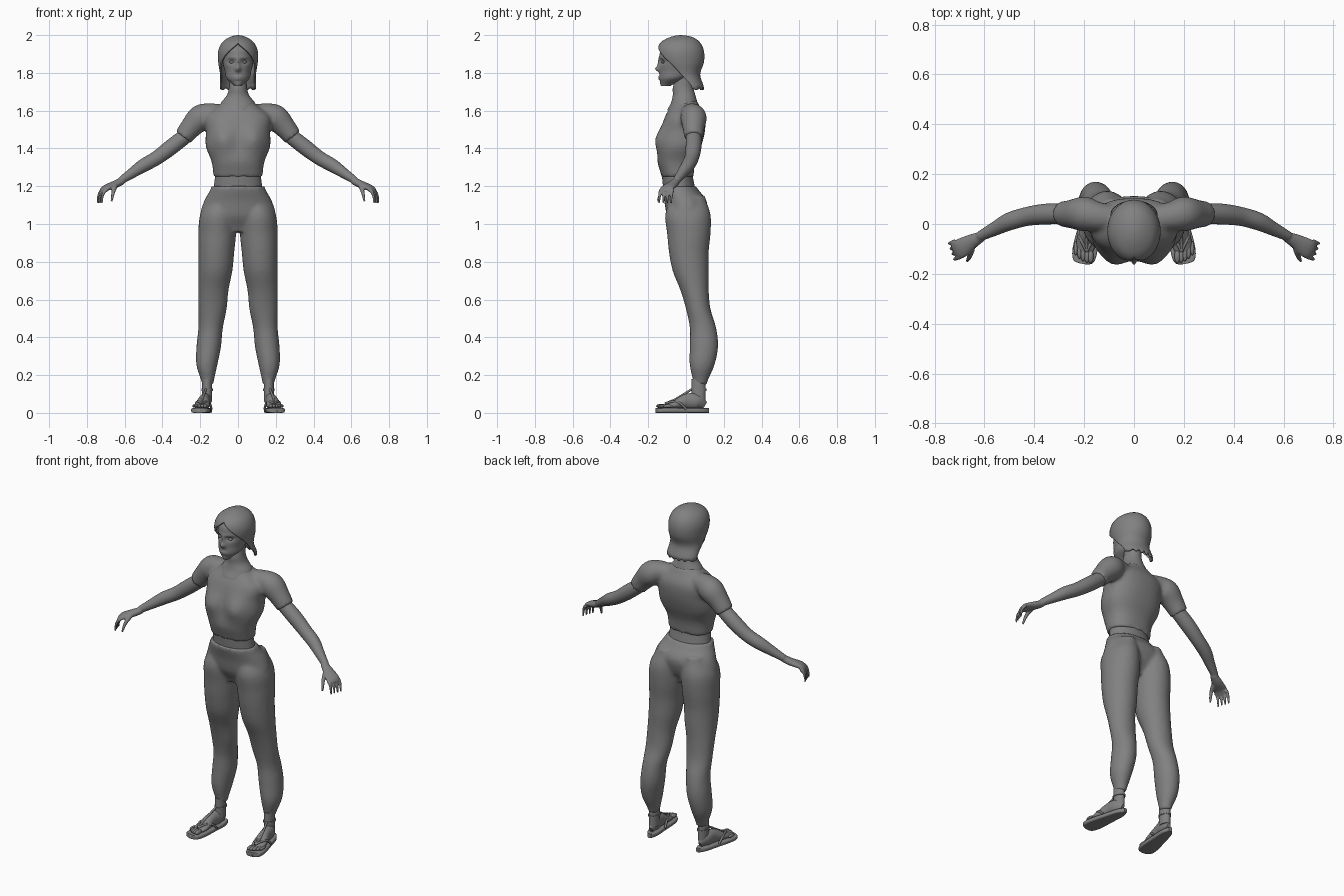
import bpy, bmesh, math
from mathutils import Vector, Matrix

cube = bpy.data.objects.get("Cube")
if cube:
    bpy.data.objects.remove(cube, do_unlink=True)

shade = .22
grey = (shade, shade, shade, 1)
clay = bpy.data.materials.new("plain grey")
clay.use_nodes = True
clay.diffuse_color = grey
for node in clay.node_tree.nodes:
    if node.type == 'BSDF_PRINCIPLED':
        node.inputs["Base Color"].default_value = grey

SIDES = {"left": 1, "right": -1}


def spline(rows, sub=5):
    """Catmull-Rom interpolation through tuples of any length."""
    out = []
    last = len(rows) - 1
    for i in range(last):
        before, here, there, after = (rows[min(max(i + step, 0), last)] for step in range(-1, 3))
        for k in range(sub):
            t = k / sub
            smooth = []
            for p, q, r, s in zip(before, here, there, after):
                start_slope, end_slope = (r - p) / 2, (s - q) / 2
                bend = r - q - start_slope
                turn = end_slope - start_slope - 2 * bend
                smooth.append(q + t * (start_slope + t * (bend - turn + t * turn)))
            out.append(tuple(smooth))
    out.append(tuple(rows[-1]))
    return out


def power(value, exponent):
    return math.copysign(abs(value) ** exponent, value)


def skin_rings(bm, rings, closed=True):
    """Bridge equal rings of points with quads, capping closed ones."""
    layers = [[bm.verts.new(point) for point in ring] for ring in rings]
    count = len(layers[0])
    for low, high in zip(layers, layers[1:]):
        for k in range(count if closed else count - 1):
            j = (k + 1) % count
            bm.faces.new((low[k], low[j], high[j], high[k]))
    if closed:
        bm.faces.new(layers[0])
        bm.faces.new(layers[-1])


def loft(bm, bottom, top, rows, side=1, corner=1, segs=40, sub=5):
    """Level ovals, evenly spaced in height; each row is x min, x max, front y, back y."""
    rows = spline(rows, sub)
    rings = []
    for i, (inner, outer, front, back) in enumerate(rows):
        z = bottom + (top - bottom) * i / (len(rows) - 1)
        ring = []
        for k in range(segs):
            angle = math.tau * k / segs
            x = (inner + outer + (outer - inner) * power(math.sin(angle), corner)) / 2
            y = (front + back + (back - front) * power(math.cos(angle), corner)) / 2
            ring.append((side * x, y, z))
        rings.append(ring)
    skin_rings(bm, rings)


def centred(rows):
    return [(-half, half, front, back) for half, front, back in rows]


def tube(bm, rows, side=1, corner=1, segs=24):
    """Tube along a path; each row is x, y, z, half width and, if oval, half height."""
    path = spline(rows)
    rings = []
    for i, (x, y, z, wide, *tall) in enumerate(path):
        ahead = Vector(path[min(i + 1, len(path) - 1)][:3])
        along = (ahead - Vector(path[max(i - 1, 0)][:3])).normalized()
        across = along.cross(Vector((0, 0, 1))).normalized() * wide
        up = across.normalized().cross(along) * (tall[0] if tall else wide)
        ring = []
        for k in range(segs):
            angle = math.tau * k / segs
            point = (Vector((x, y, z)) + across * power(math.cos(angle), corner)
                     + up * power(math.sin(angle), corner))
            ring.append((side * point.x, point.y, point.z))
        rings.append(ring)
    skin_rings(bm, rings)


def ball(bm, centre, radii, side=1):
    x, y, z = centre
    place = Matrix.Translation((side * x, y, z)) @ Matrix.Diagonal((*radii, 1))
    bmesh.ops.create_uvsphere(bm, u_segments=16, v_segments=10, radius=1, matrix=place)


def sculpt(bm, x, z, spread_x, spread_z, push, behind=-.05):
    """Soft symmetric push along y on the part of a mesh in front of a plane."""
    for vert in bm.verts:
        weight = min(max((behind - vert.co.y) / .05, 0), 1)
        across = (abs(vert.co.x) - x) / spread_x
        along = (vert.co.z - z) / spread_z
        vert.co.y += push * weight * math.exp(-(across ** 2 + along ** 2) / 2)


def finish(bm, name, fuse=0, soften=5):
    bmesh.ops.recalc_face_normals(bm, faces=bm.faces)
    mesh = bpy.data.meshes.new(name)
    bm.to_mesh(mesh)
    bm.free()
    mesh.materials.append(clay)
    mesh.shade_smooth()
    mesh.set_sharp_from_angle(angle=math.radians(55))
    part = bpy.data.objects.new(name, mesh)
    bpy.context.scene.collection.objects.link(part)
    if fuse:
        remesh = part.modifiers.new("fuse", 'REMESH')
        remesh.mode = 'VOXEL'
        remesh.voxel_size = fuse
        remesh.use_smooth_shade = True
        smooth = part.modifiers.new("soften", 'SMOOTH')
        smooth.iterations = soften
    return part


# Head with sculpted nose, sockets, brow, lips and chin
bm = bmesh.new()
loft(bm, 1.73, 1.97, centred([
    (.02, -.13, -.08), (.06, -.14, 0), (.07, -.14, .04), (.08, -.14, .06),
    (.08, -.14, .07), (.08, -.13, .07), (.04, -.09, .02)]), segs=96, sub=10)
sculpt(bm, 0, 1.82, .01, .01, -.02)
sculpt(bm, 0, 1.85, .008, .02, -.01)
sculpt(bm, .034, 1.86, .015, .01, .012)
sculpt(bm, .03, 1.88, .02, .007, -.003)
for lip in (1.767, 1.778):
    sculpt(bm, 0, lip, .016, .004, -.006)
sculpt(bm, 0, 1.74, .016, .01, -.004)
finish(bm, "head")

bm = bmesh.new()
for side in SIDES.values():
    ball(bm, (.034, -.12, 1.857), (.013, .01, .007), side)
finish(bm, "eyes")

# Bobbed hair: open arcs on a dome that close over the brow
bm = bmesh.new()
strands = spline([(.09, -.02, .09), (.09, -.09, .07), (.1, -.14, .09), (.1, -.15, .09),
                  (.08, -.13, .07), (.04, -.08, .03), (0, -.03, -.03)])
rings = []
for i, (half, front, back) in enumerate(strands):
    rise = .275 * math.sin(math.pi / 2 * i / (len(strands) - 1))
    reach = min(1.6 + 28 * rise ** 2, math.pi)
    ring = []
    for k in range(-32, 33):
        angle = reach * k / 32
        ring.append((half * math.sin(angle),
                     (front + back + (back - front) * math.cos(angle)) / 2, 1.72 + rise))
    rings.append(ring)
skin_rings(bm, rings, closed=False)
bmesh.ops.remove_doubles(bm, verts=bm.verts, dist=.0003)
for vert in bm.verts:
    if vert.co.z < 1.73:
        vert.co.z -= .01 * math.sin(95 * vert.co.x) ** 2
hair = finish(bm, "hair")
shell = hair.modifiers.new("thickness", 'SOLIDIFY')
shell.thickness = .01
shell.offset = 0

# Neck and bare collar
bm = bmesh.new()
loft(bm, 1.6, 1.8, centred([(.09, -.1, .06), (.09, -.08, .06), (.06, -.07, .05),
                            (.048, -.07, .04), (.046, -.06, .04), (.046, -.06, .04)]))
finish(bm, "neck")

# Cropped shirt fused with its short sleeves
bm = bmesh.new()
loft(bm, 1.25, 1.65, centred([(.13, -.13, .04), (.14, -.15, .05), (.17, -.14, .08),
                              (.17, -.13, .1), (.17, -.11, .1), (.08, -.07, .06)]), corner=.85)
sculpt(bm, .085, 1.445, .045, .05, -.036, behind=0)
for side in SIDES.values():
    tube(bm, [(.07, .02, 1.58, .05), (.15, .03, 1.58, .06), (.2, .04, 1.56, .07),
              (.25, .04, 1.51, .058), (.29, .04, 1.46, .05)], side)
finish(bm, "shirt", fuse=.01)

# Bare waist
bm = bmesh.new()
loft(bm, 1.17, 1.27, centred([(.13, -.12, .05), (.12, -.128, .034)]))
finish(bm, "waist")

# Trousers: pelvis fused with two gathered legs
bm = bmesh.new()
loft(bm, .96, 1.2, centred([(.17, -.06, .06), (.2, -.1, .1), (.18, -.115, .11),
                            (.14, -.135, .055)]), corner=.95)
for side in SIDES.values():
    loft(bm, .15, 1.15, [
        (.13, .19, .04, .11), (.11, .22, .02, .15), (.09, .22, .02, .17), (.08, .21, .02, .16),
        (.06, .21, 0, .13), (.05, .21, -.03, .12), (.03, .21, -.07, .12), (.02, .21, -.09, .12),
        (.01, .21, -.1, .13), (.01, .2, -.11, .13), (.03, .15, -.08, .1)], side)
finish(bm, "trousers", fuse=.01)

# Arms, each fused with its palm, thumb and curled fingers
for label, side in SIDES.items():
    bm = bmesh.new()
    tube(bm, [(.26, .04, 1.48, .04), (.35, .04, 1.41, .042), (.43, .03, 1.35, .038),
              (.5, .01, 1.31, .036), (.56, -.02, 1.27, .028), (.62, -.05, 1.23, .02)], side)
    tube(bm, [(.61, -.05, 1.23, .02, .02), (.65, -.07, 1.21, .03, .02),
              (.7, -.1, 1.19, .04, .015), (.72, -.11, 1.17, .03, .01)], side)
    tube(bm, [(.65, -.1, 1.2, .013), (.66, -.13, 1.17, .01), (.67, -.15, 1.12, .006)], side)
    for finger in range(4):
        spread = (finger - 1.5) * .021
        path = []
        for joint in range(4):
            bend = math.pi / 2 * joint / 3
            path.append((.705 + spread / 3 + .027 * math.sin(bend),
                         spread - .1 - .01 * math.sin(bend),
                         1.11 + .07 * math.cos(bend), .01 - .0015 * joint))
        tube(bm, path, side)
    finish(bm, label + "_arm", fuse=.005, soften=3)


def foot_path(rows):
    """Follow the outward-turned axis of the foot; rows start with y."""
    return [(.18 - .16 * y, y, *rest) for y, *rest in rows]


# Feet and sandals
for label, side in SIDES.items():
    bm = bmesh.new()
    tube(bm, foot_path([(.1, .04, .01, .02), (.06, .06, .03, .04), (0, .06, .03, .04),
                        (-.07, .04, .04, .02), (-.12, .03, .03, .01)]), side)
    ankle = (.137, .19, .03, .104)
    loft(bm, .06, .18, [ankle, ankle], side)
    for toe in range(5):
        # Toes shrink and step back from the inner side outwards
        size = .012 - .001 * toe
        ball(bm, (.174 + .015 * toe, .002 * toe ** 2 - .13, .036), (size, .028, size), side)
    finish(bm, label + "_foot")

    bm = bmesh.new()
    sole = [(.12, .01), (.08, .03), (0, .04), (-.1, .05), (-.15, .04), (-.16, .01)]
    tube(bm, foot_path([(y, .013, wide, .013) for y, wide in sole]), side, corner=.4)
    finish(bm, label + "_sandal_sole")

    bm = bmesh.new()
    thong = (.19, -.11, .05, .006)
    for lean in SIDES.values():
        tube(bm, [thong, (.19 + .02 * lean, -.07, .06, .006),
                  (.186 + .036 * lean, -.03, .05, .006), (.18 + .04 * lean, 0, .02, .006)], side)
    tube(bm, [thong, (.19, -.06, .07, .006), (.18, -.01, .1, .006), (.17, .03, .125, .006)], side)
    band = (.133, .194, .026, .108)
    loft(bm, .117, .128, [band, band], side)
    finish(bm, label + "_sandal_straps")
